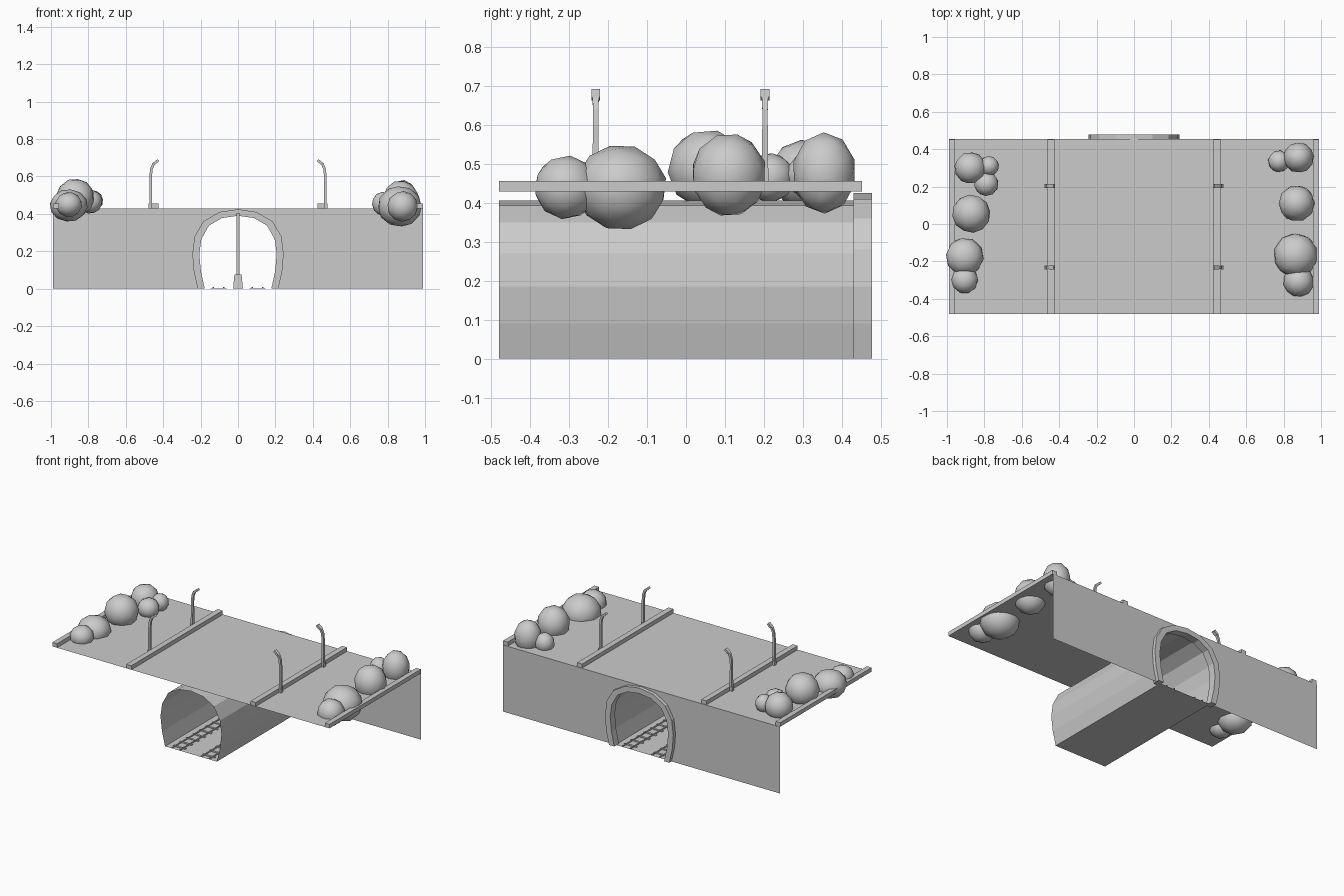
import bpy, bmesh, math, random
from mathutils import Vector

random.seed(4)
if "Cube" in bpy.data.objects:
    bpy.data.objects.remove(bpy.data.objects["Cube"])

GREY = (0.6, 0.6, 0.6, 1)
mat = bpy.data.materials.new("plain grey")
mat.use_nodes = True
mat.diffuse_color = GREY
mat.node_tree.nodes["Principled BSDF"].inputs["Base Color"].default_value = GREY


def add(name, verts, faces):
    mesh = bpy.data.meshes.new(name)
    mesh.from_pydata(verts, [], faces)
    mesh.materials.append(mat)
    obj = bpy.data.objects.new(name, mesh)
    bpy.context.collection.objects.link(obj)
    return obj


def box(name, x0, x1, y0, y1, z0, z1, taper=1):
    cx, cy = (x0 + x1) / 2, (y0 + y1) / 2
    v = []
    for z, s in ((z0, 1), (z1, taper)):
        for x, y in ((x0, y0), (x1, y0), (x1, y1), (x0, y1)):
            v.append((cx + (x - cx) * s, cy + (y - cy) * s, z))
    return add(name, v, [(3, 2, 1, 0), (4, 5, 6, 7), (0, 1, 5, 4),
                         (1, 2, 6, 5), (2, 3, 7, 6), (3, 0, 4, 7)])


def arch(half):
    """Mirror a half profile, given from the foot to the crown."""
    return half + [(-x, z) for x, z in reversed(half[:-1])]


WIDE, FRONT, BACK, DECK = 0.99, -0.48, 0.455, 0.43
inner = arch([(0.178, 0), (0.198, 0.09), (0.207, 0.185), (0.196, 0.265),
              (0.155, 0.338), (0.085, 0.378), (0, 0.39)])
shell = arch([(0.185, 0), (0.207, 0.09), (0.218, 0.185), (0.206, 0.27),
              (0.163, 0.35), (0.09, 0.393), (0, 0.406)])
outer = arch([(0.215, 0), (0.236, 0.09), (0.244, 0.185), (0.232, 0.28),
              (0.185, 0.36), (0.1, 0.41), (0, 0.425)])
n = len(inner)

# Ground slab and back wall with the tunnel opening
add("deck", [(-WIDE, FRONT, DECK), (WIDE, FRONT, DECK), (WIDE, BACK, DECK),
             (-WIDE, BACK, DECK)], [(0, 1, 2, 3)])
outline = [(-WIDE, 0), (-WIDE, DECK), (WIDE, DECK), (WIDE, 0)] + shell
add("back_wall", [(x, BACK, z) for x, z in outline], [tuple(range(len(outline)))])

# Tunnel shell and floor
add("tunnel_shell", [(x, y, z) for y in (FRONT, BACK) for x, z in shell],
    [(i, i + 1, n + i + 1, n + i) for i in range(n - 1)])
foot = shell[0][0]
add("tunnel_floor", [(-foot, FRONT, 0), (foot, FRONT, 0), (foot, BACK, 0),
                     (-foot, BACK, 0)], [(0, 1, 2, 3)])

# Raised surround of the tunnel mouth
rings = [[(x, y, z) for x, z in p] for p, y in
         ((inner, 0.43), (outer, 0.43), (outer, 0.478), (inner, 0.478))]
faces = [(a * n + i, a * n + i + 1, (a + 1) % 4 * n + i + 1, (a + 1) % 4 * n + i)
         for a in range(4) for i in range(n - 1)]
faces += [(0, n, 2 * n, 3 * n), (4 * n - 1, 3 * n - 1, 2 * n - 1, n - 1)]
add("tunnel_surround", sum(rings, []), faces)

# Twin tracks
for cx, side in ((-0.105, "right"), (0.105, "left")):
    for s in (-1, 1):
        x = cx + s * 0.028
        box(side + "_rail", x - 0.004, x + 0.004, FRONT, BACK, 0.004, 0.009)
    for i in range(14):
        y = FRONT + 0.035 + i * 0.066
        box(side + "_sleeper", cx - 0.043, cx + 0.043, y - 0.007, y + 0.007, 0.001, 0.005)

# Pillar inside the tunnel
box("pillar_base", -0.026, 0.026, -0.026, 0.026, 0, 0.075, 0.75)
box("pillar", -0.008, 0.008, -0.008, 0.008, 0.07, 0.406)

# Kerbs along the deck
for s, side in ((-1, "right"), (1, "left")):
    for name, a, b in (("outer_kerb", 0.957, WIDE), ("inner_kerb", 0.426, 0.462)):
        x0, x1 = sorted((s * a, s * b))
        box(side + "_" + name, x0, x1, FRONT, BACK - 0.003, DECK, 0.456)


# Street lamps: a tapered square tube bending towards the middle
def lamp(s, y):
    path = [(0.467, 0.43, 0.009), (0.467, 0.6, 0.007), (0.463, 0.64, 0.007),
            (0.452, 0.666, 0.008), (0.448, 0.669, 0.011), (0.426, 0.687, 0.011)]
    verts, faces = [], []
    for i, (x, z, r) in enumerate(path):
        a, b = path[max(i - 1, 0)], path[min(i + 1, len(path) - 1)]
        d = Vector((b[0] - a[0], b[1] - a[1])).normalized()
        w = min(r, 0.007)
        for u, v in ((-1, -1), (1, -1), (1, 1), (-1, 1)):
            verts.append((s * (x + u * d.y * w), y + v * r, z - u * d.x * w))
    for i in range(len(path) - 1):
        for k in range(4):
            j = (k + 1) % 4
            faces.append((4 * i + k, 4 * i + j, 4 * i + 4 + j, 4 * i + 4 + k))
    e = len(verts)
    faces += [(3, 2, 1, 0), (e - 4, e - 3, e - 2, e - 1)]
    add("street_lamp", verts, faces)
    x0, x1 = sorted((s * 0.455, s * 0.478))
    box("lamp_foot", x0, x1, y - 0.011, y + 0.011, DECK, 0.456)


for s in (-1, 1):
    for y in (-0.232, 0.203):
        lamp(s, y)

# Bushes: x, y, z, radius, half height
bushes = [(-0.875, 0.3, 0.475, 0.083, 0.085), (-0.775, 0.31, 0.47, 0.052, 0.055),
          (-0.79, 0.215, 0.465, 0.064, 0.062), (-0.87, 0.055, 0.487, 0.1, 0.1),
          (-0.905, -0.175, 0.445, 0.099, 0.085), (-0.905, -0.3, 0.45, 0.07, 0.065),
          (0.88, 0.355, 0.477, 0.08, 0.102), (0.775, 0.335, 0.455, 0.057, 0.062),
          (0.87, 0.11, 0.472, 0.095, 0.105), (0.865, -0.168, 0.44, 0.116, 0.107),
          (0.88, -0.308, 0.44, 0.08, 0.08)]
for x, y, z, r, h in bushes:
    bush = add("bush", [], [])
    bm = bmesh.new()
    bmesh.ops.create_icosphere(bm, subdivisions=2, radius=1.03)
    turn = [random.uniform(0, math.tau) for _ in range(3)]
    rot = bush.rotation_euler.copy()
    rot[:] = turn
    bm.transform(rot.to_matrix().to_4x4())
    bmesh.ops.scale(bm, vec=(r, r, h), verts=bm.verts)
    for f in bm.faces:
        f.smooth = True
    bm.to_mesh(bush.data)
    bm.free()
    bush.location = (x, y, z)

# Consistent outward normals on the solid parts
for obj in bpy.context.collection.objects:
    if obj.type == "MESH" and obj.name.startswith(("tunnel_surround", "street_lamp")):
        bm = bmesh.new()
        bm.from_mesh(obj.data)
        bmesh.ops.recalc_face_normals(bm, faces=bm.faces)
        bm.to_mesh(obj.data)
        bm.free()
